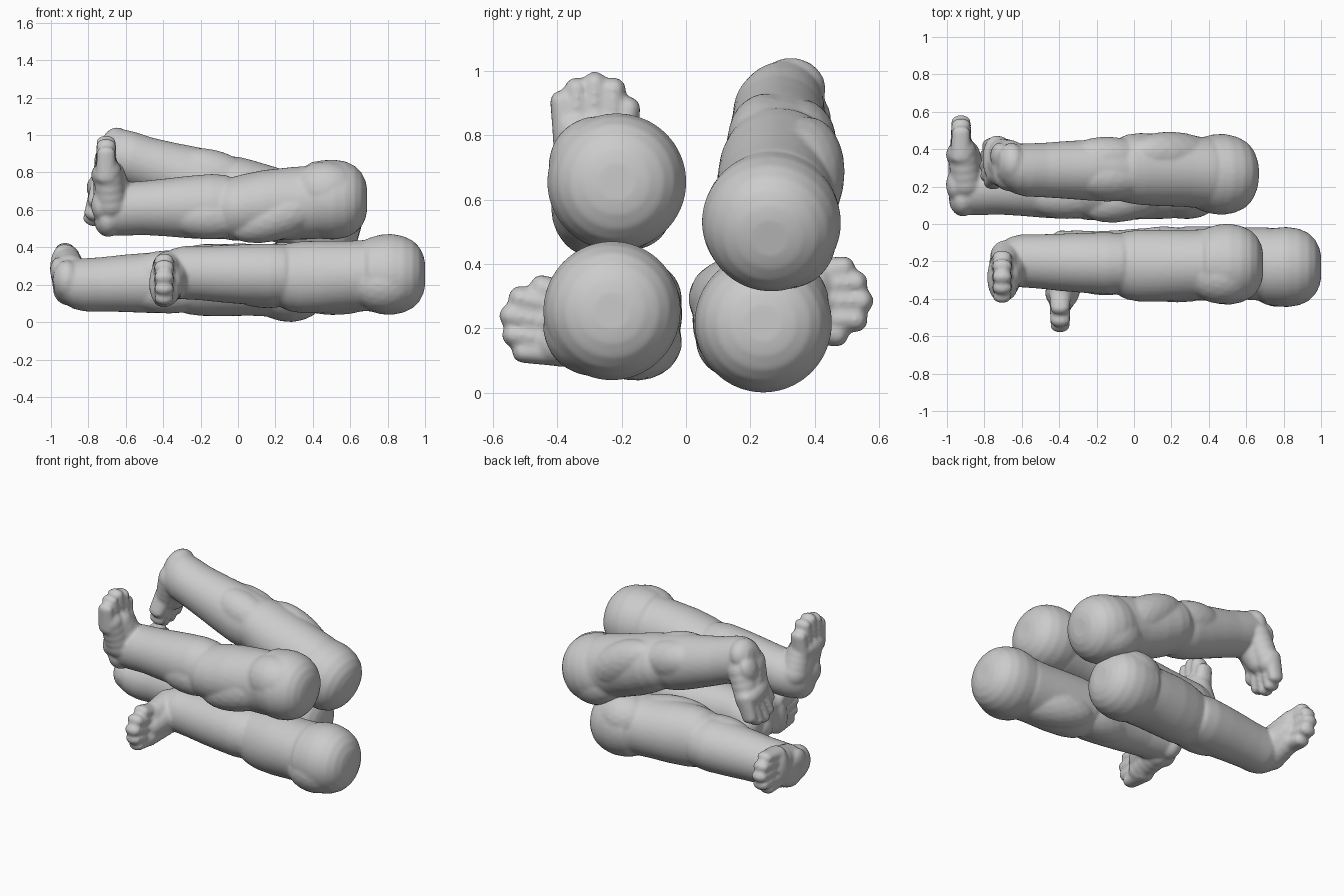
import bpy, bmesh, math
from mathutils import Vector, Matrix

if "Cube" in bpy.data.objects:
    bpy.data.objects.remove(bpy.data.objects["Cube"])

# Leg frame: thigh end at x=0, leg runs to -x, toes point to +z, outer side is -y
verts, faces = [], []

# unit ball reused for every rounded form
tb = bmesh.new()
bmesh.ops.create_icosphere(tb, subdivisions=3, radius=1)
UNIT_V = [v.co.copy() for v in tb.verts]
UNIT_F = [[v.index for v in f.verts] for f in tb.faces]
tb.free()


def ball(c, r, tilt=0):
    m = Matrix.Translation(c) @ Matrix.Rotation(math.radians(tilt), 4, 'Y') @ Matrix.Diagonal((*r, 1))
    k = len(verts)
    verts.extend(m @ v for v in UNIT_V)
    faces.extend([i + k for i in f] for f in UNIT_F)


def capsule(a, b, ra, rb, n=4, deep=1.0):
    """Row of balls from a to b; deep stretches them along x."""
    a, b = Vector(a), Vector(b)
    for i in range(n + 1):
        t = i / n
        r = ra + (rb - ra) * t
        ball(a.lerp(b, t), (r * deep, r, r))


def loft(sections, n=40):
    """Closed tube through (length, cy, cz, ry, rz) sections."""
    k = len(verts)
    for l, cy, cz, ry, rz in sections:
        for i in range(n):
            a = 2 * math.pi * i / n
            verts.append(Vector((-l, cy + ry * math.cos(a), cz + rz * math.sin(a))))
    for s in range(len(sections) - 1):
        for i in range(n):
            j = (i + 1) % n
            p, q = k + s * n, k + s * n + n
            faces.append([p + j, p + i, q + i, q + j])
    last = k + (len(sections) - 1) * n
    faces.append([k + i for i in range(n)])
    faces.append([last + i for i in reversed(range(n))])


# rounded thigh head
loft([(0, 0, 0, .06, .06), (.008, 0, 0, .10, .10), (.03, 0, 0, .145, .145), (.065, 0, 0, .18, .18),
      (.115, 0, 0, .204, .204), (.18, 0, 0, .217, .214), (.24, 0, 0, .212, .21), (.30, 0, 0, .195, .20),
      (.36, 0, -.01, .16, .16), (.39, 0, -.01, .1, .1)])
# thigh
loft([(.15, -.002, -.012, .17, .17), (.28, -.003, -.015, .192, .197),
      (.40, -.005, -.02, .188, .194), (.55, -.008, -.03, .193, .188), (.66, -.008, -.042, .192, .178),
      (.73, -.006, -.05, .182, .168), (.78, 0, -.05, .162, .155), (.82, 0, -.05, .12, .12), (.84, 0, -.05, .06, .06)])
# lower leg
loft([(.66, .005, -.04, .08, .09), (.69, .005, -.04, .13, .14), (.75, .005, -.04, .160, .170),
      (.83, .005, -.038, .166, .175), (.95, .007, -.04, .161, .167), (1.08, .01, -.042, .153, .154),
      (1.20, .015, -.045, .145, .144), (1.29, .018, -.05, .142, .143), (1.35, .014, -.055, .132, .138),
      (1.40, .005, -.06, .112, .125), (1.435, -.005, -.065, .09, .105), (1.455, -.01, -.07, .06, .075)])
# broad muscle masses on thigh and calf
ball((-.46, -.075, -.075), (.30, .130, .135), -18)
ball((-.22, -.06, .05), (.19, .153, .155))
ball((-.84, -.045, -.085), (.24, .122, .128))
ball((-.84, .055, -.085), (.24, .117, .125))
# heel, foot body and sole pads
ball((-1.385, -.01, -.105), (.075, .105, .095))
capsule((-1.355, .0, 0), (-1.378, -.06, .13), .11, .085)
capsule((-1.37, -.06, -.02), (-1.385, -.125, .15), .088, .072)
capsule((-1.37, .04, -.02), (-1.385, .0, .13), .09, .07)
ball((-1.43, -.06, -.03), (.045, .07, .08))
ball((-1.425, -.07, .13), (.05, .115, .06))
# toes
for y, tip, r in [(-.172, .285, .036), (-.125, .325, .038), (-.068, .343, .038),
                  (-.010, .325, .039), (.036, .265, .038)]:
    capsule((-1.395, y * .85 - .01, .12), (-1.395, y, tip - r), r + .006, r, 6, 1.4)

# fuse the parts once into a single skin
raw = bpy.data.meshes.new("leg_parts")
raw.from_pydata(verts, [], faces)
src = bpy.data.objects.new("leg_source", raw)
bpy.context.collection.objects.link(src)
rm = src.modifiers.new("fuse", 'REMESH')
rm.mode = 'VOXEL'
rm.voxel_size = .011
rm.use_smooth_shade = True
sm = src.modifiers.new("soften", 'SMOOTH')
sm.factor = .5
sm.iterations = 4
skin = bpy.data.meshes.new_from_object(src.evaluated_get(bpy.context.evaluated_depsgraph_get()))
bpy.data.objects.remove(src)

# four legs: rear ones and front ones stacked in pairs
h = math.pi / 2
legs = [("leg_front_lower", (1.0, -.23, .255), (h - .17, 0, 0)),
        ("leg_front_upper", (.69, -.215, .655), (0, 0, 0)),
        ("leg_back_lower", (.47, .24, .217), (-h, 0, 0)),
        ("leg_back_upper", (.65, .26, .48), (math.pi - .2, math.radians(15.5), -.03))]
for name, loc, rot in legs:
    ob = bpy.data.objects.new(name, skin)
    bpy.context.collection.objects.link(ob)
    ob.location, ob.rotation_euler = loc, rot
